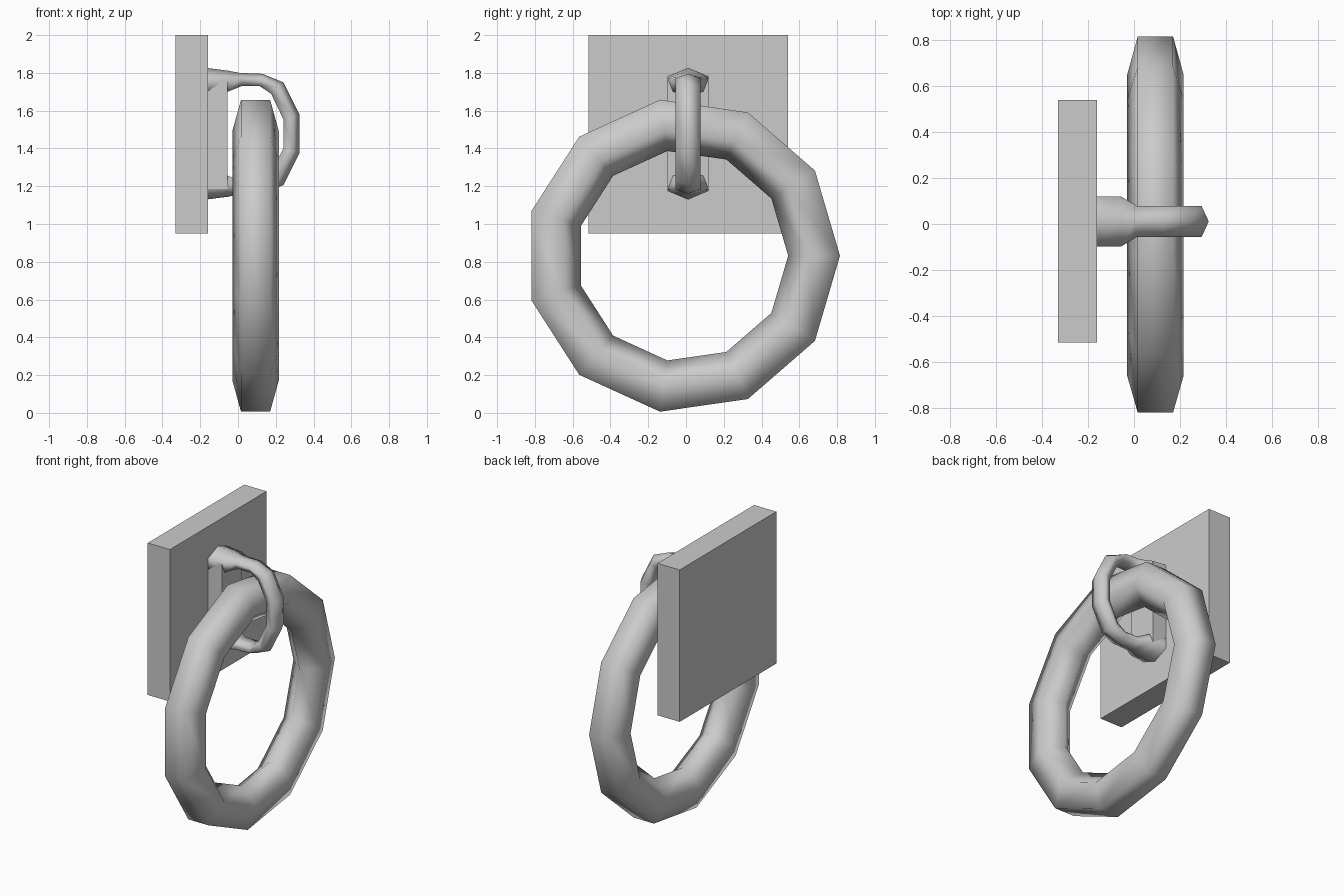
import bpy, bmesh, math

if "Cube" in bpy.data.objects:
    bpy.data.objects.remove(bpy.data.objects["Cube"])


def make(name, sections, closed, smooth=True):
    """Skin a list of equal-sized cross-sections into one tube."""
    bm = bmesh.new()
    rings = [[bm.verts.new(p) for p in s] for s in sections]
    n = len(rings)
    for i in range(n if closed else n - 1):
        a, b = rings[i], rings[(i + 1) % n]
        for j in range(len(a)):
            k = (j + 1) % len(a)
            bm.faces.new((a[j], a[k], b[k], b[j]))
    if not closed:
        bm.faces.new(rings[0])
        bm.faces.new(rings[-1])
    bmesh.ops.recalc_face_normals(bm, faces=bm.faces)
    for f in bm.faces:
        f.smooth = smooth and len(f.verts) == 4
    me = bpy.data.meshes.new(name)
    bm.to_mesh(me)
    bm.free()
    ob = bpy.data.objects.new(name, me)
    bpy.context.collection.objects.link(ob)
    return ob


def box(name, x, y, z):
    rect = lambda h: [(x[0], y[0], h), (x[1], y[0], h), (x[1], y[1], h), (x[0], y[1], h)]
    return make(name, [rect(z[0]), rect(z[1])], False, smooth=False)


# Wall plate
box("wall_plate", (-0.33, -0.16), (-0.515, 0.54), (0.95, 2.0))

# Hanging ring: 11 segments, five-sided section with its flat outwards
profile = [(0.834, -0.077), (0.834, 0.077), (0.667, 0.123), (0.56, 0), (0.667, -0.123)]
ring = []
for i in range(11):
    a = math.tau * i / 11
    ring.append([(0.093 + w, -0.019 + r * math.cos(a), 0.832 + r * math.sin(a))
                 for r, w in profile])
make("pull_ring", ring, True)

# Staple: outer and inner outline points, shoulder and inner half widths
MID_Z, MID_Y = 1.478, 0.011
half = [
    ((-0.165, 1.826), (-0.165, 1.70), 0.108, 0.108),
    ((-0.055, 1.812), (-0.055, 1.70), 0.108, 0.080),
    ((0.010, 1.80), (0.020, 1.73), 0.067, 0.042),
    ((0.130, 1.795), (0.115, 1.73), 0.067, 0.042),
    ((0.240, 1.750), (0.175, 1.69), 0.067, 0.042),
    ((0.325, 1.580), (0.240, 1.555), 0.067, 0.042),
]
flip = lambda p: (p[0], 2 * MID_Z - p[1])
path = half + [(flip(o), flip(i), s, w) for o, i, s, w in reversed(half)]
staple = []
for o, i, s, w in path:
    m = [o[k] + 0.36 * (i[k] - o[k]) for k in (0, 1)]
    staple.append([(o[0], MID_Y, o[1]), (m[0], MID_Y + s, m[1]), (i[0], MID_Y + w, i[1]),
                   (i[0], MID_Y - w, i[1]), (m[0], MID_Y - s, m[1])])
make("staple_loop", staple, False)

# Raised block behind the staple
box("staple_base", (-0.165, -0.055), (MID_Y - 0.108, MID_Y + 0.108), (1.185, 1.771))
